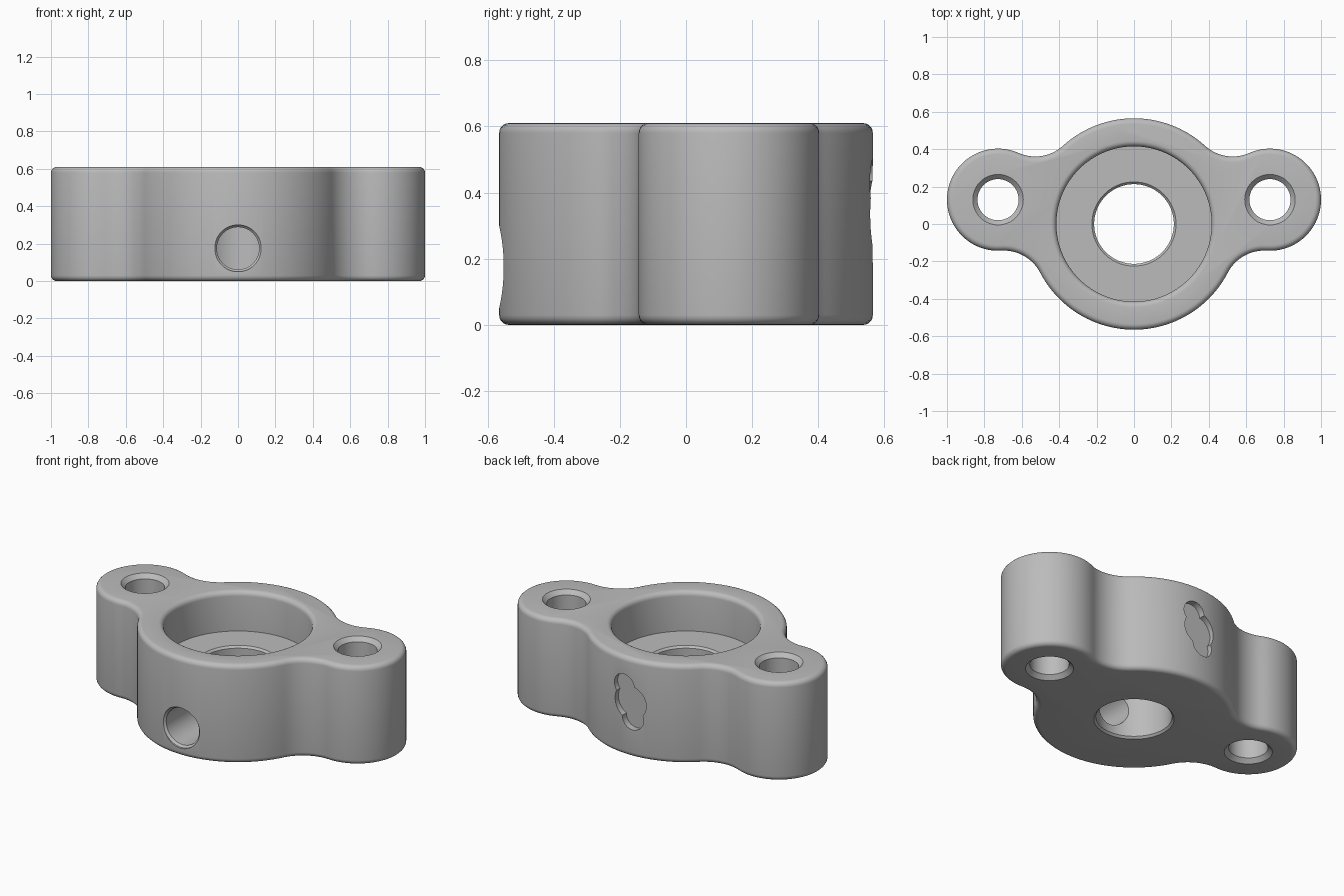
import bpy
import bmesh
from math import sin, cos, pi, radians, atan2, hypot, acos

HEIGHT, MAIN_R, LUG_R, FILLET_R, EDGE_R = 0.61, 0.565, 0.273, 0.22, 0.03
LUG = (0.727, 0.13)

if "Cube" in bpy.data.objects:
    bpy.data.objects.remove(bpy.data.objects["Cube"])

grey = bpy.data.materials.new("plain_grey")
grey.use_nodes = True
colour = (0.5, 0.5, 0.5, 1)
grey.diffuse_color = colour
grey.node_tree.nodes["Principled BSDF"].inputs["Base Color"].default_value = colour


def make_object(name, bm):
    bmesh.ops.recalc_face_normals(bm, faces=bm.faces)
    mesh = bpy.data.meshes.new(name)
    bm.to_mesh(mesh)
    bm.free()
    mesh.materials.append(grey)
    ob = bpy.data.objects.new(name, mesh)
    bpy.context.collection.objects.link(ob)
    return ob


def arc(centre, r, a0, a1, n):
    return [(centre[0] + r * cos(a0 + (a1 - a0) * i / n),
             centre[1] + r * sin(a0 + (a1 - a0) * i / n)) for i in range(n + 1)]


def lathe(name, profile, location=(0, 0, 0), tilt=0, sides=96):
    """Closed solid of revolution from (radius, height) points."""
    bm = bmesh.new()
    rings = [[bm.verts.new((r * cos(2 * pi * k / sides), r * sin(2 * pi * k / sides), z))
              for k in range(sides)] for r, z in profile]
    for low, high in zip(rings, rings[1:]):
        for k in range(sides):
            j = (k + 1) % sides
            bm.faces.new((low[k], low[j], high[j], high[k]))
    bm.faces.new(rings[0])
    bm.faces.new(rings[-1])
    ob = make_object(name, bm)
    ob.location = location
    ob.rotation_euler.x = tilt
    ob.hide_render = True
    return ob


def apply(ob, mod):
    bpy.context.view_layer.objects.active = ob
    bpy.ops.object.modifier_apply(modifier=mod.name)


def cut(ob, cutter):
    bpy.context.view_layer.update()
    mod = ob.modifiers.new("cut", "BOOLEAN")
    mod.operation = "DIFFERENCE"
    mod.solver = "EXACT"
    mod.object = cutter
    apply(ob, mod)
    bpy.data.objects.remove(cutter)


# Outline: central disc blended into two lugs by tangent fillets
lug_angle = atan2(LUG[1], LUG[0])
d = hypot(*LUG)
to_main, to_lug = MAIN_R + FILLET_R, LUG_R + FILLET_R
spread = acos((d * d + to_main ** 2 - to_lug ** 2) / (2 * d * to_main))
low, high = lug_angle - spread, lug_angle + spread
fil_low = (to_main * cos(low), to_main * sin(low))
fil_high = (to_main * cos(high), to_main * sin(high))
lug_low = atan2(fil_low[1] - LUG[1], fil_low[0] - LUG[0])
lug_high = atan2(fil_high[1] - LUG[1], fil_high[0] - LUG[0])

half = arc((0, 0), MAIN_R, -pi / 2, low, 24)
half += arc(fil_low, FILLET_R, low + pi, lug_low + pi, 14)[1:]
half += arc(LUG, LUG_R, lug_low, lug_high, 40)[1:]
half += arc(fil_high, FILLET_R, lug_high - pi, high - pi, 14)[1:]
half += arc((0, 0), MAIN_R, high, pi / 2, 18)[1:]
outline = half + [(-x, y) for x, y in half[-2:0:-1]]

# Housing body with rounded top and bottom edges
bm = bmesh.new()
base = bm.faces.new([bm.verts.new((x, y, 0)) for x, y in outline])
top = bmesh.ops.extrude_face_region(bm, geom=[base], use_keep_orig=True)
bmesh.ops.translate(bm, vec=(0, 0, HEIGHT),
                    verts=[v for v in top["geom"] if isinstance(v, bmesh.types.BMVert)])
body = make_object("bearing_housing", bm)
bevel = body.modifiers.new("edge_round", "BEVEL")
bevel.width = EDGE_R
bevel.segments = 5
bevel.limit_method = "ANGLE"
bevel.angle_limit = radians(40)
apply(body, bevel)

# Stepped centre bore with rounded mouth
seat_r, bore_r, floor, ch = 0.415, 0.213, 0.365, 0.012
mouth = arc((seat_r + EDGE_R, HEIGHT - EDGE_R), EDGE_R, pi, pi / 2, 5)
cut(body, lathe("bore_cutter", [
    (bore_r + ch, -0.1), (bore_r + ch, 0), (bore_r, ch), (bore_r, floor - ch),
    (bore_r + ch, floor), (seat_r, floor)] + mouth + [(seat_r + EDGE_R, 0.8)], sides=128))

# Chamfered bolt holes in the lugs
for side in (1, -1):
    cut(body, lathe("bolt_hole_cutter", [
        (0.135, -0.1), (0.135, 0), (0.11, 0.025), (0.11, HEIGHT - 0.025),
        (0.135, HEIGHT), (0.135, 0.8)], (side * LUG[0], LUG[1], 0), sides=64))

# Side port in the front, opening into the bore
cut(body, lathe("port_cutter", [(0.113, 0), (0.113, 0.54), (0.125, 0.553), (0.125, 0.8)],
                (0, 0, 0.175), pi / 2, 64))

# Shallow lobed recess in the back
for x, z, r in ((0.03, 0.43, 0.07), (-0.01, 0.335, 0.105), (-0.03, 0.24, 0.07)):
    cut(body, lathe("recess_cutter", [(r, 0.525), (r, 0.8)], (x, 0, z), -pi / 2, 48))

# Smooth curved walls, keep edges crisp
bpy.ops.object.select_all(action="DESELECT")
body.select_set(True)
bpy.context.view_layer.objects.active = body
bpy.ops.object.shade_smooth_by_angle(angle=radians(30))
